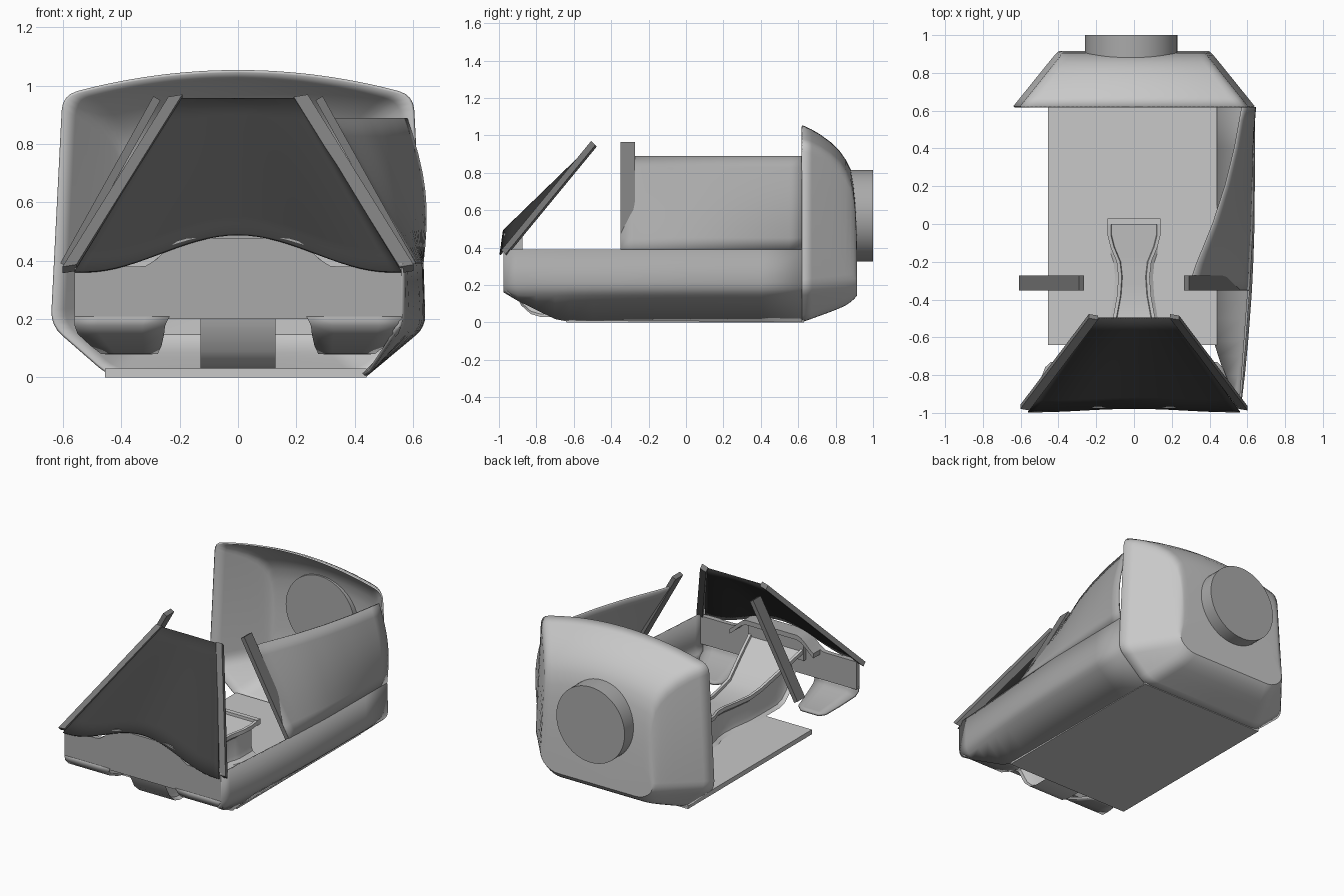
import bpy, bmesh, math
from mathutils import Vector

if "Cube" in bpy.data.objects:
    bpy.data.objects.remove(bpy.data.objects["Cube"])


def material(name, v):
    m = bpy.data.materials.new(name)
    m.diffuse_color = (v, v, v, 1)
    m.use_nodes = True
    m.node_tree.nodes["Principled BSDF"].inputs["Base Color"].default_value = m.diffuse_color
    return m


LIGHT = material("light grey", 0.58)
MID = material("mid grey", 0.40)
TRIM = material("trim grey", 0.20)
GLASS = material("dark glass", 0.045)


def finish(name, bm, mat, thick=0, angle=35):
    bmesh.ops.remove_doubles(bm, verts=bm.verts, dist=1e-5)
    bmesh.ops.recalc_face_normals(bm, faces=bm.faces)
    me = bpy.data.meshes.new(name)
    bm.to_mesh(me)
    bm.free()
    me.materials.append(mat)
    for p in me.polygons:
        p.use_smooth = True
    me.set_sharp_from_angle(angle=math.radians(angle))
    ob = bpy.data.objects.new(name, me)
    bpy.context.collection.objects.link(ob)
    if thick:
        s = ob.modifiers.new("thickness", 'SOLIDIFY')
        s.thickness, s.offset = thick, 0
    return ob


def loft(name, rows, mat, closed=False, caps=(), thick=0, angle=35):
    """Skin between rows of points with equal counts."""
    bm = bmesh.new()
    vs = [[bm.verts.new(p) for p in r] for r in rows]
    n = len(rows[0])
    for a, b in zip(vs, vs[1:]):
        for i in range(n if closed else n - 1):
            j = (i + 1) % n
            bm.faces.new((a[i], a[j], b[j], b[i]))
    for c in caps:
        bm.faces.new(vs[c])
    return finish(name, bm, mat, thick, angle)


def extrude_y(name, outline, y0, y1, mat):
    return loft(name, [[(x, y, z) for x, z in outline] for y in (y0, y1)], mat, True, (0, -1))


def box(name, x, y, z, mat):
    return extrude_y(name, [(x[0], z[0]), (x[1], z[0]), (x[1], z[1]), (x[0], z[1])], *y, mat)


def bar(name, p, q, a, b, mat):
    """Straight bar from p to q with section half vectors a and b."""
    a, b = Vector(a), Vector(b)
    return loft(name, [[Vector(c) + i * a + j * b for i, j in ((-1, -1), (1, -1), (1, 1), (-1, 1))]
                       for c in (p, q)], mat, True, (0, -1))


def interp(table, y):
    """Smoothed lookup in (y, value) pairs."""
    for (y0, a), (y1, b) in zip(table, table[1:]):
        if y <= y1:
            t = max(0, (y - y0) / (y1 - y0))
            return a + (b - a) * t
    return table[-1][1]


def rounded(pts, r, n=5):
    """Round the inner corners of an open 2D polyline."""
    pts = [Vector(p) for p in pts]
    out = [pts[0]]
    for a, c, b in zip(pts, pts[1:], pts[2:]):
        p = c + (a - c).normalized() * min(r, (a - c).length * .45)
        q = c + (b - c).normalized() * min(r, (b - c).length * .45)
        for i in range(n):
            t = i / (n - 1)
            out.append(p * (1 - t) ** 2 + c * 2 * t * (1 - t) + q * t * t)
    return out + [pts[-1]]


# Rear shell: rounded section tapering to the back
top_z = [(.62, 1.05), (.67, 1.027), (.716, 1.0), (.77, .96), (.82, .91),
         (.85, .867), (.876, .815), (.891, .74), (.9, .66), (.906, .55), (.91, .42)]
rows = []
for y, zt in top_z:
    t = (y - .62) / .29
    hw = .638 - .233 * t
    zb = .006 + .105 * t + .035 * t ** 8
    tx, tz = hw - .04, zt - .085 * hw / .638
    half = [(0, zb), (hw - .2 + .12 * t, zb), (hw, .18 + .03 * t), (tx, tz)]
    half += [(tx * k, tz + (zt - tz) * (1 - k * k)) for k in (.8, .6, .4, .2, 0)]
    half = rounded(half, .05)
    ring = half + [Vector((-p.x, p.y)) for p in half[-2:0:-1]]
    rows.append([(p.x, y, p.y) for p in ring])
loft("rear_shell", rows, LIGHT, True, (-1,), .01)

# Round thruster plate on the back
ring = [(-.015 + .245 * math.cos(i * math.tau / 48), .57 + .245 * math.sin(i * math.tau / 48))
        for i in range(48)]
extrude_y("rear_disc", ring, .86, 1.0, MID)

# Floor plate
box("floor", (-.455, .44), (-.64, .63), (0, .03), LIGHT)

# Right side wall: lower hull and leaning upper panel
chine = [(-.975, .56), (-.8, .583), (-.6, .603), (-.3, .625), (0, .634), (.62, .637)]
belt = [(-.975, .56), (-.6, .588), (-.3, .61), (0, .625), (.62, .63)]
low_x = [(-.975, .54), (-.62, .425), (.62, .435)]
low_z = [(-.975, .165), (-.9, .12), (-.7, .022), (-.62, .006), (.62, .006)]
ledge = [(-.975, .56), (-.27, .31), (0, .42), (.2, .485), (.4, .535), (.62, .575)]
ys = [-.975, -.9, -.8, -.7, -.62, -.5, -.35, -.2, 0, .2, .4, .62]
rows = []
for y in ys:
    zb = interp(low_z, y)
    pts = rounded([(interp(low_x, y), zb), (interp(chine, y), .175 + .012 * (y < -.9)),
                   (interp(belt, y), .39)], .04)
    rows.append([(p.x, y, p.y) for p in pts])
loft("side_hull", rows, MID, thick=.012)
rows = []
for i in range(15):
    y = -.35 + .97 * i / 14
    a, b = interp(belt, y), .31 if y < -.27 else interp(ledge, y)
    rows.append([(a + (b - a) * t + .035 * math.sin(math.pi * t) * (y + .35), y, .39 + .497 * t)
                 for t in (k / 8 for k in range(9))])
loft("side_panel", rows, MID, thick=.012)

for s, side in ((-1, "left"), (1, "right")):
    # Door post and windshield rail on each side
    bar(side + "_post", (s * .597, -.312, .385), (s * .278, -.312, .957),
        (0, .039, 0), (s * .012, 0, .007), TRIM)
    bar(side + "_windshield_rail", (s * .578, -.972, .372), (s * .215, -.492, .955),
        (.024, -.004, .004), (0, -.011, .011), TRIM)
    # Chin pads curving under the front panel
    path = [(-.97, .21, .56, .235), (-.965, .18, .56, .25), (-.945, .155, .55, .253),
            (-.85, .115, .505, .262), (-.76, .088, .47, .275), (-.73, .085, .44, .31)]
    loft(side + "_chin", [[(s * (i + (o - i) * k / 4), y, z) for k in range(5)]
                          for y, z, o, i in path], MID, thick=.014)

# Curved windshield with arched lower edge
rows = []
for i in range(9):
    v = i / 8
    row = []
    for k in range(33):
        u = -1 + k / 16
        f = .5 + .5 * math.cos(math.pi * min(1, abs(u) / .95))
        row.append((u * (.56 + (.2 - .56) * v), (-.994 + .018 * f) * (1 - v) - .497 * v,
                    (.362 + .128 * f) * (1 - v) + .955 * v))
    rows.append(row)
loft("windshield", rows, GLASS, thick=.008)


# Front panel with raised centre, and the instrument hood behind it
def arch(x):
    t = min(1, max(0, (abs(x) - .18) / .15))
    return .38 + .098 * (1 - t * t * (3 - 2 * t))


xs = [-.56 + .035 * i for i in range(33)]
extrude_y("front_panel", [(-.56, .2), (.56, .2)] + [(x, arch(x)) for x in reversed(xs)],
          -.975, -.945, MID)
xs = [-.3 + .03 * i for i in range(21)]
extrude_y("instrument_hood", [(x, arch(x) - .03) for x in xs] +
          [(x, arch(x)) for x in reversed(xs)], -.95, -.875, MID)
box("instrument_face", (-.2, .2), (-.95, -.92), (.3, .46), MID)

# Centre console: waisted tray with rim, running from the panel to the seats
width = [(-.94, .2), (-.8, .17), (-.6, .122), (-.5, .112), (-.38, .09), (-.28, .083),
         (-.2, .092), (-.12, .125), (-.06, .14), (.03, .14)]
height = [(-.94, .38), (-.6, .225), (-.45, .2), (-.2, .22), (.03, .25)]
bottom = [(-.94, .2), (-.88, .09), (-.83, .045), (-.78, .03), (.03, .03)]
rows = []
for y in (-.94, -.88, -.83, -.78, -.7, -.6, -.5, -.38, -.32, -.28, -.24, -.2, -.16, -.12, -.06, .0):
    w, zt, zb = interp(width, y), interp(height, y), interp(bottom, y)
    c = min(w * .85, .098)
    half = [(w - .022, zt - .014), (w - .018, zt), (w, zt), (w, zt - .025),
            (c, zt - .04), (c, zb + .04), (c + .008, zb + .015), (c + .03, zb)]
    rows.append([(x, y, z) for x, z in half] + [(-x, y, z) for x, z in reversed(half)])
loft("centre_console", rows, LIGHT, True, (0, -1))
box("console_end_rim", (-.14, .14), (-.002, .028), (.215, .25), LIGHT)
